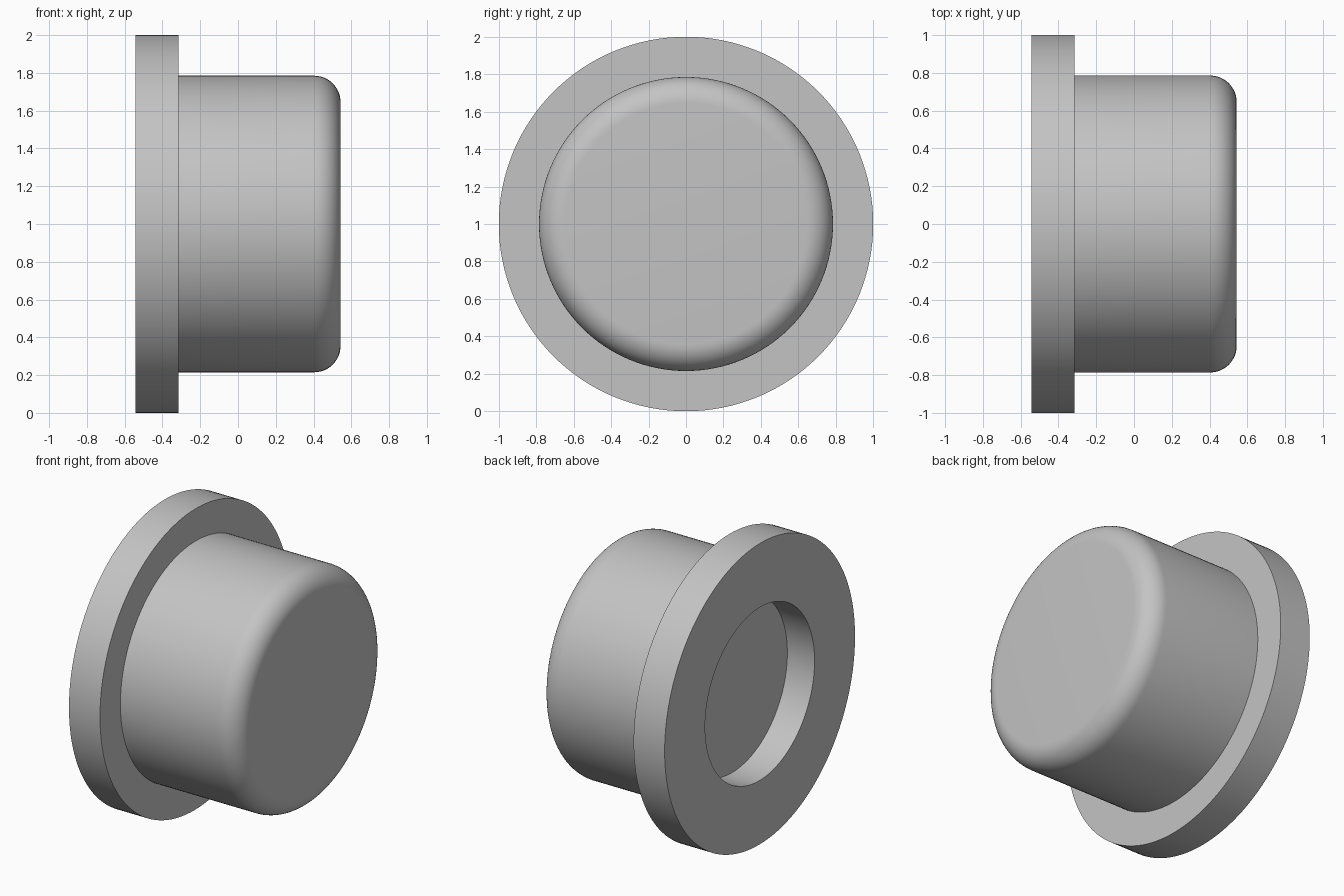
import bpy
import bmesh
import math
from mathutils import Matrix, Vector

cube = bpy.data.objects.get("Cube")
if cube:
    bpy.data.objects.remove(cube, do_unlink=True)

SEGMENTS = 128
AXIS_Z = 1.0

grey = bpy.data.materials.new("light grey")
grey.use_nodes = True
colour = (0.55, 0.55, 0.55, 1)
grey.diffuse_color = colour
grey.node_tree.nodes["Principled BSDF"].inputs["Base Color"].default_value = colour


def lathe(name, profile):
    """Revolve (x, radius) points about the horizontal x axis."""
    bm = bmesh.new()
    verts = [bm.verts.new((x, 0, r)) for x, r in profile]
    edges = [bm.edges.new(pair) for pair in zip(verts, verts[1:])]
    bmesh.ops.spin(bm, geom=verts + edges, cent=(0, 0, 0), axis=(1, 0, 0),
                   angle=math.tau, steps=SEGMENTS, use_merge=True)
    bmesh.ops.remove_doubles(bm, verts=bm.verts, dist=0.0001)
    bmesh.ops.recalc_face_normals(bm, faces=bm.faces)
    bmesh.ops.transform(bm, matrix=Matrix.Translation(Vector((0, 0, AXIS_Z))),
                        verts=bm.verts)
    mesh = bpy.data.meshes.new(name)
    bm.to_mesh(mesh)
    bm.free()
    mesh.materials.append(grey)
    obj = bpy.data.objects.new(name, mesh)
    bpy.context.collection.objects.link(obj)
    bpy.ops.object.select_all(action="DESELECT")
    obj.select_set(True)
    bpy.context.view_layer.objects.active = obj
    bpy.ops.object.shade_smooth_by_angle(angle=math.radians(30))
    return obj


# One turned solid: recess, flange, plug and rounded nose
back, flange_front, nose = -0.543, -0.315, 0.543
recess_floor, recess_radius = -0.343, 0.575
plug_radius, fillet = 0.785, 0.14

profile = [(recess_floor, 0), (recess_floor, recess_radius),
           (back, recess_radius), (back, 1.0),
           (flange_front, 1.0), (flange_front, plug_radius)]
for i in range(13):
    a = math.pi / 2 * i / 12
    profile.append((nose - fillet + fillet * math.sin(a),
                    plug_radius - fillet + fillet * math.cos(a)))
profile.append((nose, 0))
lathe("flanged_plug", profile)
